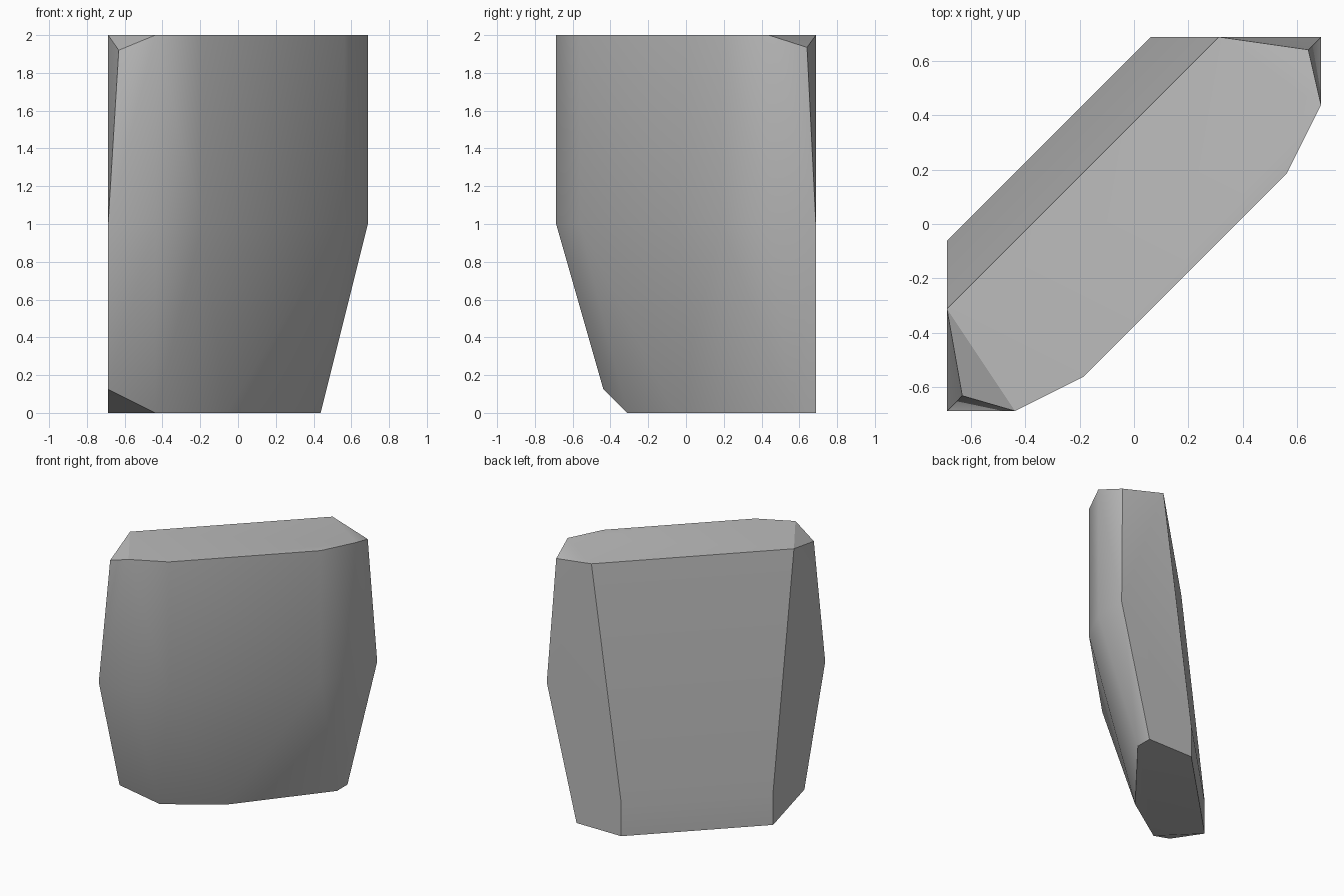
import bpy
import bmesh
import math

cube = bpy.data.objects.get("Cube")
if cube:
    bpy.data.objects.remove(cube, do_unlink=True)

STEP = 1 / 16  # horizontal outline unit


def mirrored(points):
    """Add the reflection of each outline point across the slab's short axis."""
    return points + [(-y, -x) for x, y in points]


# Outlines of the slab by height, in STEP units
front = mirrored([(11, 7), (9, 3)])
levels = [
    (2.0, front + mirrored([(5, 11)])),                  # flat top
    (1.935, [(10.25, 10.25)]),                           # chipped upper corners
    (1.92, [(-10.1, -10.1)]),
    (1.0, front + mirrored([(11, 11)])),                 # widest level
    (0.25, mirrored([(1, 11)])),                         # foot of the sloping back
    (0.125, [(-11, -7)]),                                # chipped lower corner
    (0.0, mirrored([(1, 11)]) + [(7, 11), (7, 9), (-1, -1), (-7, -5)]),  # base
]

# Stone slab: convex skin over the outlines
bm = bmesh.new()
for height, outline in levels:
    for x, y in outline:
        bm.verts.new((x * STEP, y * STEP, height))
bmesh.ops.convex_hull(bm, input=bm.verts[:])
loose = [v for v in bm.verts if not v.link_faces]
bmesh.ops.delete(bm, geom=loose, context="VERTS")
bmesh.ops.dissolve_limit(bm, angle_limit=math.radians(0.5),
                         verts=bm.verts[:], edges=bm.edges[:])
bmesh.ops.recalc_face_normals(bm, faces=bm.faces[:])

mesh = bpy.data.meshes.new("stone_slab")
bm.to_mesh(mesh)
bm.free()
slab = bpy.data.objects.new("stone_slab", mesh)
bpy.context.collection.objects.link(slab)

# Plain grey stone
stone = bpy.data.materials.new("grey_stone")
stone.use_nodes = True
grey = (0.5, 0.5, 0.5, 1.0)
stone.diffuse_color = grey
stone.node_tree.nodes["Principled BSDF"].inputs["Base Color"].default_value = grey
mesh.materials.append(stone)

# Soft facets on the front, crisp outer edges
bpy.ops.object.select_all(action="DESELECT")
slab.select_set(True)
bpy.context.view_layer.objects.active = slab
bpy.ops.object.shade_smooth_by_angle(angle=math.radians(30))
